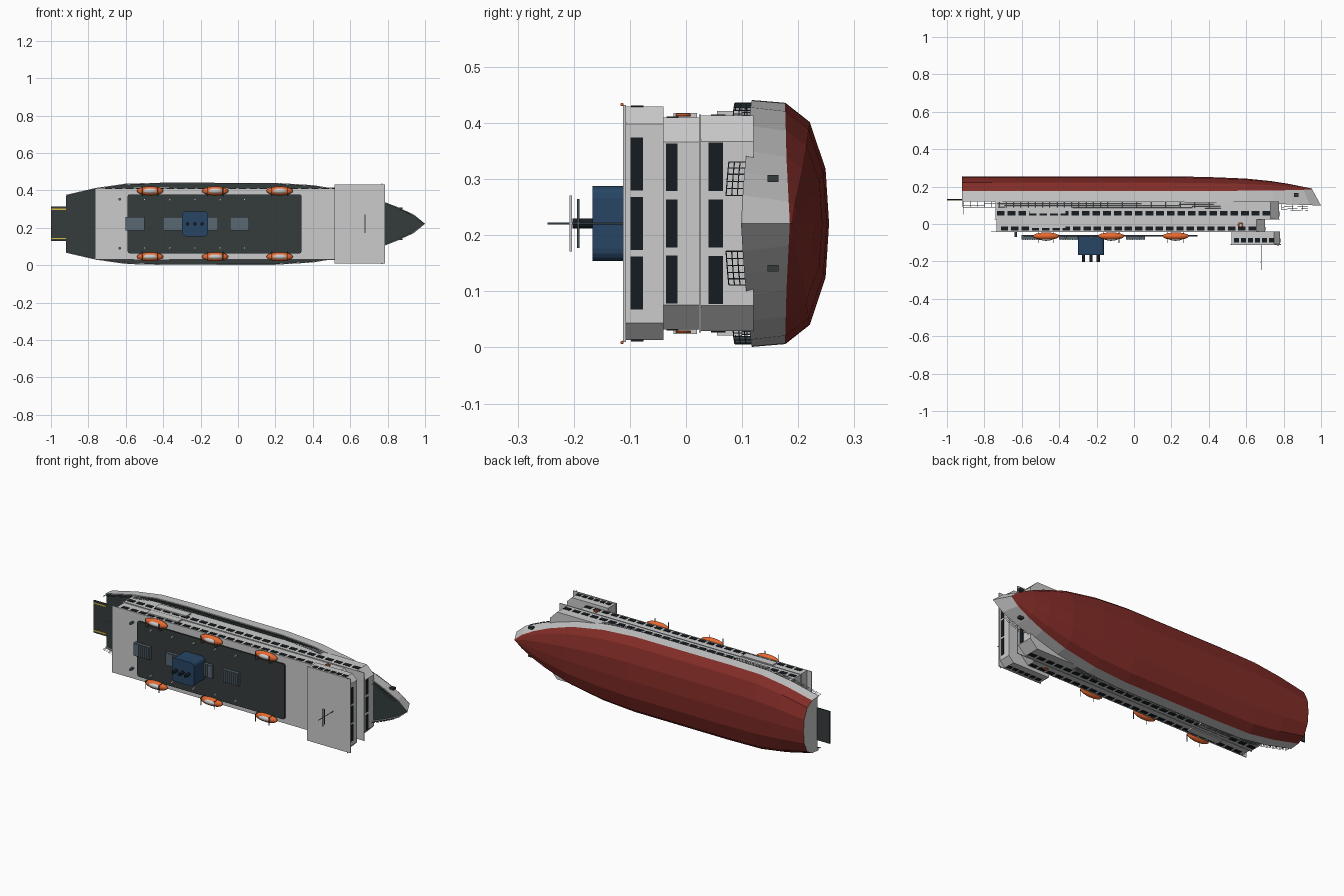
import bpy, bmesh, math
from mathutils import Vector, Matrix

if "Cube" in bpy.data.objects:
    bpy.data.objects.remove(bpy.data.objects["Cube"])

C = 0.221  # z of the ship's centre plane; the ship lies on its side, its "up" is -y


def mat(name, r, g, b):
    m = bpy.data.materials.new(name)
    m.diffuse_color = (r, g, b, 1)
    m.use_nodes = True
    m.node_tree.nodes["Principled BSDF"].inputs["Base Color"].default_value = m.diffuse_color
    return m


GREY = mat("light_grey", .62, .65, .62)
RED = mat("red", .22, .025, .02)
DARK = mat("dark_deck", .035, .045, .045)
GLASS = mat("glass", .008, .012, .015)
NAVY = mat("navy", .02, .06, .13)
ORANGE = mat("orange", .8, .14, .03)
SLATE = mat("slate", .1, .14, .17)
YELLOW = mat("yellow", .7, .5, .05)


def finish(name, bm, *mats):
    bmesh.ops.recalc_face_normals(bm, faces=bm.faces)
    me = bpy.data.meshes.new(name)
    bm.to_mesh(me)
    bm.free()
    for m in mats:
        me.materials.append(m)
    ob = bpy.data.objects.new(name, me)
    bpy.context.collection.objects.link(ob)
    return ob


def boxes(name, items, m):
    """items: (x0, x1, y0, y1, s0, s1), s measured from the centre plane"""
    bm = bmesh.new()
    for x0, x1, y0, y1, s0, s1 in items:
        M = Matrix.Translation(((x0 + x1) / 2, (y0 + y1) / 2, C + (s0 + s1) / 2)) @ \
            Matrix.Diagonal((x1 - x0, y1 - y0, s1 - s0, 1))
        bmesh.ops.create_cube(bm, size=1, matrix=M)
    return finish(name, bm, m)


def both(items):
    return items + [(a, b, c, d, -f, -e) for a, b, c, d, e, f in items]


def prism(name, pts, y0, y1, m):
    bm = bmesh.new()
    f = bm.faces.new([bm.verts.new((x, y0, C + s)) for x, s in pts])
    r = bmesh.ops.extrude_face_region(bm, geom=[f])
    for v in r["geom"]:
        if isinstance(v, bmesh.types.BMVert):
            v.co.y = y1
    return finish(name, bm, m)


def rods(name, segs, r, m, n=6):
    bm = bmesh.new()
    for a, b in segs:
        a, b = Vector(a), Vector(b)
        d = b - a
        M = Matrix.Translation((a + b) / 2) @ d.to_track_quat('Z', 'Y').to_matrix().to_4x4()
        bmesh.ops.create_cone(bm, cap_ends=True, segments=n, radius1=r, radius2=r, depth=d.length, matrix=M)
    return finish(name, bm, m)


def ellipsoids(name, centres, rad, m):
    bm = bmesh.new()
    for c in centres:
        bmesh.ops.create_uvsphere(bm, u_segments=16, v_segments=10, radius=1,
                                  matrix=Matrix.Translation(c) @ Matrix.Diagonal((*rad, 1)))
    ob = finish(name, bm, m)
    for p in ob.data.polygons:
        p.use_smooth = True
    return ob


# hull stations: deck x, keel x, deck half beam, deck y, waterline half beam, waterline y, keel y
ST = [(-.92, -.92, .155, .12, .15, .177, .255), (-.76, -.76, .192, .119, .187, .177, .255),
      (-.6, -.6, .215, .118, .211, .177, .255), (-.4, -.4, .22, .118, .215, .177, .255),
      (.2, .2, .219, .117, .214, .177, .255), (.4, .4, .207, .115, .2, .177, .251),
      (.6, .595, .174, .112, .165, .178, .243), (.75, .735, .13, .108, .118, .179, .229),
      (.85, .825, .091, .104, .079, .181, .215), (.94, .9, .05, .101, .039, .183, .2),
      (1, .95, 0, .098, 0, .185, .19)]
bm = bmesh.new()
rings = []
for xd, xl, b, yd, w, yw, k in ST:
    bi = max(b - .006, 0)
    half = [(0, yd + .008), (bi, yd + .008), (bi, yd), (b, yd), (w, yw),
            (.84 * w, yw + .56 * (k - yw)), (.45 * w, yw + .92 * (k - yw)), (0, k)]
    ring = half + [(-s, y) for s, y in half[-2:0:-1]]
    rings.append([bm.verts.new((xd + (xl - xd) * (y - yd) / (k - yd), y, C + s)) for s, y in ring])
n = len(rings[0])
for A, B in zip(rings, rings[1:]):
    for i in range(n):
        f = bm.faces.new((A[i], A[(i + 1) % n], B[(i + 1) % n], B[i]))
        f.material_index = 2 if i in (0, n - 1) else 1 if 4 <= i <= n - 5 else 0
bm.faces.new(rings[0])  # transom
bmesh.ops.remove_doubles(bm, verts=bm.verts, dist=1e-5)
finish("hull", bm, GREY, RED, DARK)

# stern ramp and flagstaff
boxes("stern_ramp", [(-1, -.91, .127, .134, -.092, .092)], DARK)
boxes("ramp_stripes", both([(-1, -.92, .1255, .128, .075, .082)]), YELLOW)
rods("flagstaff", [((-.91, .125, C), (-.91, .05, C))], .002, GREY)


def tier(name, x0, x1, y0, y1, h, c):
    prism(name, [(x0, -h), (x1 - c, -h), (x1, -h + c), (x1, h - c), (x1 - c, h), (x0, h)], y0, y1, GREY)


# superstructure tiers with roof plates
tier("lower_tier", -.74, .775, .025, .12, .192, .046)
boxes("lower_tier_roof", [(-.745, .78, .023, .027, -.194, .194)], GREY)
tier("upper_tier", -.735, .7, -.042, .025, .189, .044)
boxes("upper_tier_roof", [(-.765, .7, -.044, -.04, -.19, .19)], GREY)
tier("bridge", .52, .78, -.11, -.04, .208, .031)
boxes("bridge_roof", [(.515, .787, -.112, -.107, -.211, .211)], GREY)


# window strips on sides and fronts
def side_windows(x0, x1, count, y0, y1, h):
    p = (x1 - x0) / count
    return both([(x0 + p * (i + .14), x0 + p * (i + .86), y0, y1, h - .002, h + .002) for i in range(count)])


def front_windows(x, y0, y1, pitch, w):
    return [(x - .003, x + .002, y0, y1, j * pitch - w / 2, j * pitch + w / 2) for j in (-1, 0, 1)]


boxes("lower_windows", side_windows(-.74, .735, 26, .045, .07, .192) + front_windows(.775, .04, .066, .101, .086), GLASS)
boxes("upper_windows", side_windows(-.72, .66, 25, -.035, -.013, .189) + front_windows(.7, -.036, -.015, .1, .085), GLASS)
boxes("bridge_windows", side_windows(.53, .755, 6, -.098, -.076, .208) + front_windows(.78, -.099, -.077, .106, .094), GLASS)

# side access panels
boxes("side_panels", both([(-.56, -.365, .055, .1, .19, .2), (-.56, -.365, -.022, .02, .187, .197)]), GREY)


# deck-edge rails following the hull
def edge(x):
    for a, b in zip(ST, ST[1:]):
        if a[0] <= x <= b[0]:
            t = (x - a[0]) / (b[0] - a[0])
            return a[2] + t * (b[2] - a[2]) - .005, a[3] + t * (b[3] - a[3])


segs = []
for x0, x1, count in ((-.915, .48, 36), (.79, .93, 5)):
    xs = [x0 + (x1 - x0) * i / count for i in range(count + 1)]
    for sg in (-1, 1):
        P = [(x, edge(x)[1], C + sg * edge(x)[0]) for x in xs]
        segs += [(p, (p[0], p[1] - .03, p[2])) for p in P]
        for d in (.01, .02, .03):
            segs += [((a[0], a[1] - d, a[2]), (b[0], b[1] - d, b[2])) for a, b in zip(P, P[1:])]
rods("deck_rails", segs, .001, SLATE, 4)


# rounded plan outline for the sun deck and funnel
def rounded(x0, x1, h, r):
    pts = []
    for cx, cs, a0 in ((x1 - r, h - r, 0), (x0 + r, h - r, 90), (x0 + r, r - h, 180), (x1 - r, r - h, 270)):
        for i in range(5):
            a = math.radians(a0 + i * 22.5)
            pts.append((cx + r * math.cos(a), cs + r * math.sin(a)))
    return pts


prism("sun_deck", rounded(-.59, .34, .158, .012), -.066, -.058, DARK)
prism("funnel", rounded(-.3, -.16, .067, .022), -.167, -.058, NAVY)
rods("exhaust_pipes", [((x, -.16, C), (x, -.202, C)) for x in (-.27, -.23, -.192)], .009, GLASS, 12)

# slatted vents
vx = (-.602, -.4, -.21, -.042)
boxes("vents", [(x, x + .102, -.082, -.06, -.036, .036) for x in vx], SLATE)
boxes("vent_slats", [(x + .006 + i * .0125, x + .011 + i * .0125, -.086, -.08, -.034, .034)
                     for x in vx for i in range(8)], SLATE)

# deck lamps and mooring posts
rods("deck_lamps", [((x, -.06, C + s), (x, -.078, C + s)) for x in (-.5, -.365, -.23, -.095, .035)
                    for s in (-.129, .129)], .006, GREY, 8)
rods("mooring_posts", [((-.632, -.04, C + s), (-.632, -.07, C + s)) for s in (-.131, .131)], .007, SLATE, 8)

# lifeboats with canopies and davits
bx = [(x, s) for x in (-.47, -.122, .223) for s in (-.176, .176)]
ellipsoids("lifeboat_hulls", [(x, -.065, C + s) for x, s in bx], (.071, .02, .024), ORANGE)
ellipsoids("lifeboat_canopies", [(x, -.071, C + s) for x, s in bx], (.044, .019, .016), GREY)
dav = []
for x, s in bx:
    o = math.copysign(1, s)
    for d in (-.042, .042):
        a, b, c = [(x + d, y, C + s + o * k) for y, k in ((-.04, -.03), (-.1, -.02), (-.1, .02))]
        dav += [(a, b), (b, c)]
rods("davits", dav, .0018, SLATE)

# lifebuoys on the upper tier
bm = bmesh.new()
for s in (-.193, .193):
    R, r, N, K = .011, .003, 16, 6
    vs = [[bm.verts.new((.57 + (R + r * math.cos(2 * math.pi * j / K)) * math.cos(2 * math.pi * i / N),
                         -.005 + (R + r * math.cos(2 * math.pi * j / K)) * math.sin(2 * math.pi * i / N),
                         C + s + r * math.sin(2 * math.pi * j / K))) for j in range(K)] for i in range(N)]
    for i in range(N):
        for j in range(K):
            bm.faces.new((vs[i][j], vs[(i + 1) % N][j], vs[(i + 1) % N][(j + 1) % K], vs[i][(j + 1) % K]))
finish("lifebuoys", bm, ORANGE)

# mast with radar bar, wing lamps, anchors
rods("mast", [((.68, -.1, C), (.68, -.247, C)), ((.68, -.192, C - .044), (.68, -.192, C + .044))], .002, SLATE)
boxes("radar_bar", [(.677, .683, -.208, -.203, -.05, .05)], GREY)
ellipsoids("wing_lamps", [(.77, -.114, C + s) for s in (-.212, .212)], (.003, .003, .003), ORANGE)
boxes("anchors", both([(.855, .88, .145, .165, .074, .086)]), DARK)
